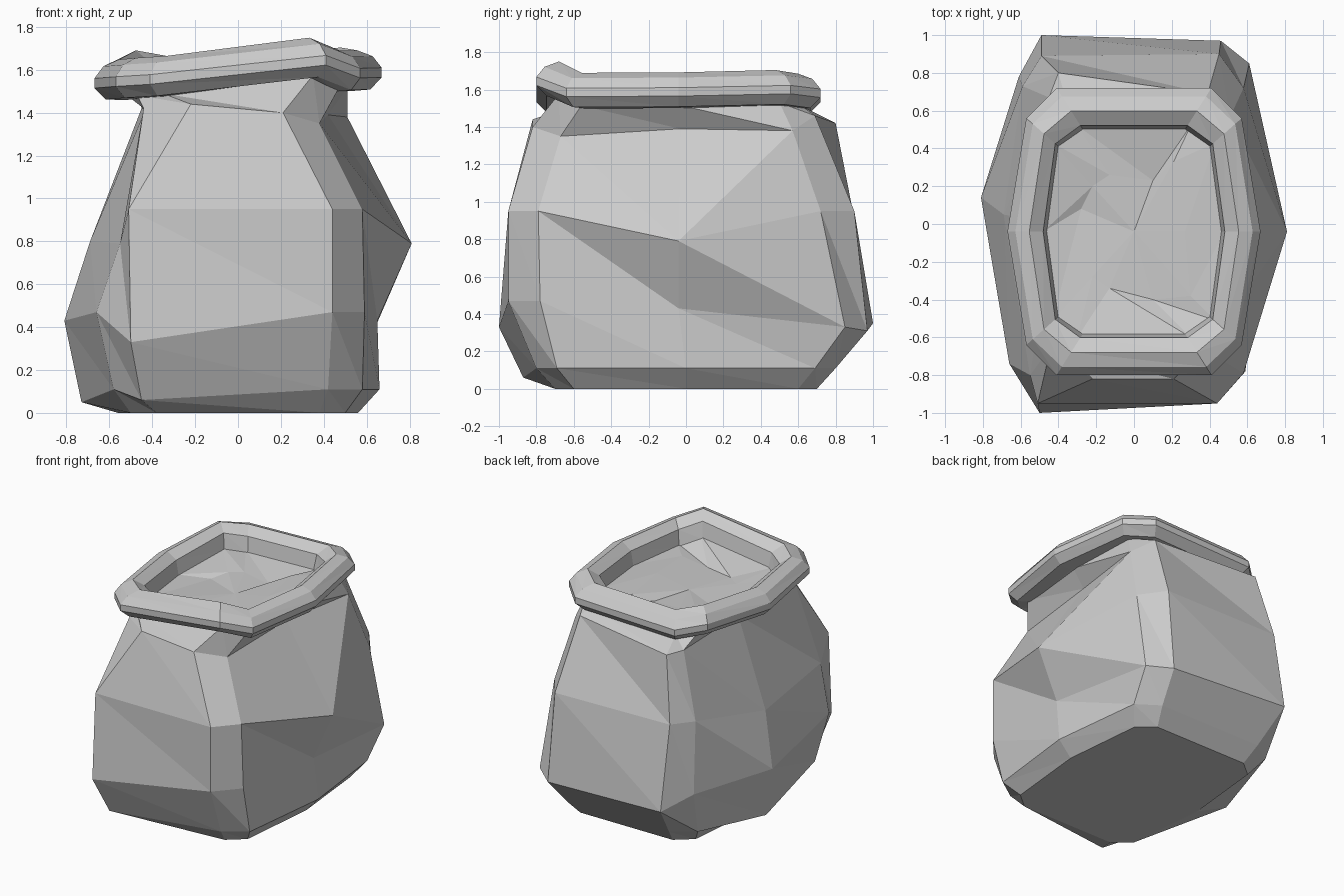
import bpy
import bmesh
from mathutils import Vector

default = bpy.data.objects.get("Cube")
if default:
    bpy.data.objects.remove(default, do_unlink=True)

cloth = bpy.data.materials.new("grey cloth")
cloth.use_nodes = True
cloth.diffuse_color = (0.6, 0.6, 0.6, 1)
cloth.node_tree.nodes["Principled BSDF"].inputs["Base Color"].default_value = cloth.diffuse_color

corners = ["front_right", "front_left", "left_front", "left", "left_back",
           "back_left", "back_right", "right_back", "right", "right_front"]


def outline(z, end_x, side_x, middle_x, end_y, side_y, shift=0):
    """Ten-sided loop with cut corners, in the order of the corner names."""
    front = [(-end_x, -end_y), (end_x, -end_y), (side_x, -side_y), (middle_x, 0)]
    back = [(side_x, side_y), (end_x, end_y), (-end_x, end_y)]
    right = [(-side_x, side_y), (-middle_x, 0), (-side_x, -side_y)]
    return [Vector((x, y + shift, z)) for x, y in front + back + right]


def dent(ring, **moves):
    """Put named corners of a loop somewhere else."""
    for corner, position in moves.items():
        ring[corners.index(corner)] = Vector(position)


def lift(ring, **heights):
    """Raise or lower named corners of a loop, tilting it up to the left."""
    for corner, point in zip(corners, ring):
        point.z += .03 * point.x + heights.get(corner, 0)


def skin(name, rings, cap_start=False, cap_centre=None, closed=False, flipped=()):
    """Join successive loops with triangles; flipped names (loop, corner) creases."""
    bm = bmesh.new()
    loops = [[bm.verts.new(point) for point in ring] for ring in rings]
    pairs = list(zip(loops, loops[1:]))
    if closed:
        pairs.append((loops[-1], loops[0]))
    for level, (low, high) in enumerate(pairs):
        for i, corner in enumerate(corners):
            j = (i + 1) % len(corners)
            if (level, corner) in flipped:
                bm.faces.new((low[i], low[j], high[j]))
                bm.faces.new((low[i], high[j], high[i]))
            else:
                bm.faces.new((low[i], low[j], high[i]))
                bm.faces.new((low[j], high[j], high[i]))
    if cap_start:
        bm.faces.new(list(reversed(loops[0])))
    if cap_centre:
        centre = bm.verts.new(cap_centre)
        last = loops[-1]
        for i in range(len(last)):
            bm.faces.new((last[i], last[(i + 1) % len(last)], centre))
    if cap_start or closed:
        bmesh.ops.recalc_face_normals(bm, faces=bm.faces)
    mesh = bpy.data.meshes.new(name)
    bm.to_mesh(mesh)
    bm.free()
    mesh.materials.append(cloth)
    obj = bpy.data.objects.new(name, mesh)
    bpy.context.collection.objects.link(obj)


rim_heights = dict(front_left=.065, left_back=.015, right_back=.03,
                   right=-.01, right_front=-.005)

# Sack body: regular loops, then dented where the cloth sags or bulges
base = outline(0, .38, .5, .56, .7, .6)
hem = outline(.11, .42, .58, .66, .8, .69)
belly = outline(.43, .46, .61, .65, .97, .78)
waist = outline(.95, .45, .58, .67, .91, .74)
shoulder = outline(1.42, .37, .44, .43, .8, .65)
neck = outline(1.5, .35, .47, .51, .65, .53, -.03)
dent(hem, front_right=(-.45, -.87, .06), right=(-.73, .1, .05))
dent(belly, front_right=(-.5, -1, .33), front_left=(.44, -.95, .47),
     left_front=(.59, -.78, .47), left=(.65, -.04, .43),
     left_back=(.61, .85, .33), back_left=(.46, .97, .31),
     back_right=(-.49, 1, .35), right=(-.81, .14, .43),
     right_front=(-.66, -.74, .47))
dent(waist, front_right=(-.51, -.95, .95), front_left=(.44, -.95, .95),
     left_front=(.58, -.79, .95), left=(.81, -.04, .79),
     left_back=(.58, .72, .95), back_left=(.45, .9, .95),
     back_right=(-.49, .89, .96), right_back=(-.59, .73, .95),
     right=(-.69, .05, .8), right_front=(-.55, -.8, .79))
dent(shoulder, front_right=(-.22, -.82, 1.44), front_left=(.21, -.82, 1.4),
     left_front=(.38, -.67, 1.35), left=(.42, -.03, 1.39),
     left_back=(.51, .57, 1.38), back_left=(.39, .69, 1.46),
     back_right=(-.4, .8, 1.42), right_back=(-.45, .67, 1.42))
lift(neck, **rim_heights)
skin("sack_body", [base, hem, belly, waist, shoulder, neck],
     cap_start=True, flipped=[(3, "left")])

# Rolled rim: a section swept between an inner and an outer loop
inner = outline(1.575, .27, .4, .46, .54, .45, -.04)
outer = outline(1.575, .41, .57, .67, .76, .6, -.04)
section = [(0, -.07), (.3, -.09), (.75, -.085), (1, -.03), (1, .015),
           (.8, .07), (.45, .1), (.1, .05)]
rim_loops = []
for reach, height in section:
    loop = [a.lerp(b, reach) + Vector((0, 0, height)) for a, b in zip(inner, outer)]
    lift(loop, **rim_heights)
    rim_loops.append(loop)
skin("rolled_rim", rim_loops, closed=True)

# Lumpy filling seen inside the mouth, heaped up towards the left
edge = outline(1.52, .3, .43, .48, .56, .47, -.04)
lift(edge, **rim_heights)
lumps = outline(1.49, .13, .22, .27, .3, .24, -.04)
dent(lumps, front_left=(.1, -.4, 1.48), left_front=(.3, -.38, 1.52),
     left=(.27, -.04, 1.53), left_back=(.21, .33, 1.53),
     back_left=(.1, .23, 1.47), right=(-.28, .08, 1.47))
skin("sack_filling", [edge, lumps], cap_centre=(0, -.04, 1.48))
